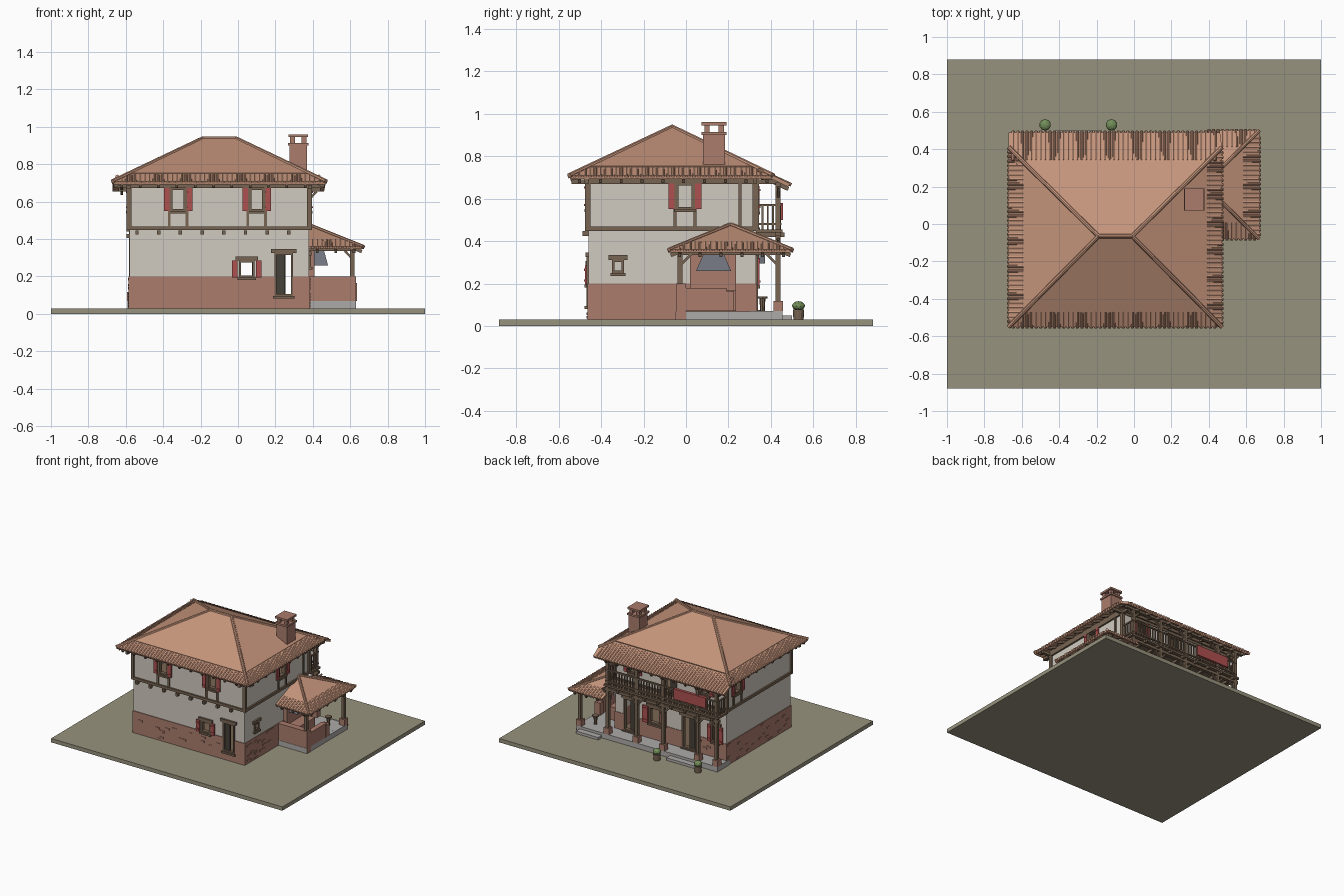
import bpy, bmesh, random
from mathutils import Vector, Matrix

if "Cube" in bpy.data.objects:
    bpy.data.objects.remove(bpy.data.objects["Cube"])
random.seed(4)
COL = dict(roof=(.56, .30, .20), brick=(.40, .20, .15), wood=(.19, .13, .085), plaster=(.64, .60, .53),
           red=(.42, .08, .08), ground=(.31, .29, .21), stone=(.42, .41, .40), green=(.17, .27, .10),
           dark=(.06, .05, .04), metal=(.16, .17, .20))
MATS = {}
for k, c in COL.items():
    MATS[k] = bpy.data.materials.new(k)
    MATS[k].diffuse_color = (*c, 1)
parts = {}

def get(name, mat):
    return parts.setdefault(name, (bmesh.new(), mat))[0]

def box(name, mat, x0, x1, y0, y1, z0, z1):
    m = Matrix.Translation(((x0+x1)/2, (y0+y1)/2, (z0+z1)/2)) @ Matrix.Diagonal((x1-x0, y1-y0, z1-z0, 1))
    bmesh.ops.create_cube(get(name, mat), size=1, matrix=m)

def beam(name, mat, p, q, w, h, sides=0):
    """Square bar (sides=0) or round bar between two points."""
    p, q = Vector(p), Vector(q)
    d = (q-p).normalized()
    s = d.cross(Vector((0, 0, 1)) if abs(d.z) < .99 else Vector((0, 1, 0))).normalized()
    rot = Matrix((s, s.cross(d), -d)).transposed().to_4x4()
    m = Matrix.Translation((p+q)/2) @ rot
    if sides:
        bmesh.ops.create_cone(get(name, mat), cap_ends=True, segments=sides, radius1=w, radius2=h, depth=(q-p).length, matrix=m)
    else:
        bmesh.ops.create_cube(get(name, mat), size=1, matrix=m @ Matrix.Diagonal((w, h, (q-p).length, 1)))

def wbox(face, name, mat, u0, u1, z0, z1, d0, d1):
    """Box on a wall face: u along the wall, d outward."""
    if face == 'front': box(name, mat, u0, u1, -.46-d1, -.46-d0, z0, z1)
    if face == 'back': box(name, mat, u0, u1, .33+d0, .33+d1, z0, z1)
    if face == 'right': box(name, mat, .38+d0, .38+d1, u0, u1, z0, z1)
    if face == 'left': box(name, mat, -.58-d1, -.58-d0, u0, u1, z0, z1)

def finish(name, bm, mat):
    me = bpy.data.meshes.new(name)
    bmesh.ops.recalc_face_normals(bm, faces=bm.faces[:])
    bm.to_mesh(me)
    me.materials.append(MATS[mat])
    ob = bpy.data.objects.new(name, me)
    bpy.context.collection.objects.link(ob)
    return ob

# ground and stone terrace
box('ground', 'ground', -1, 1, -.88, .88, 0, .03)
box('terrace', 'stone', -.59, .63, .30, .455, .03, .07)
box('terrace', 'stone', .38, .63, -.05, .30, .03, .0695)
for a, b in ((-.43, -.18), (.41, .60)):
    box('terrace_step', 'stone', a, b, .455, .50, .03, .05)

# walls, hollow, with openings
box('brick_base', 'brick', -.585, .384, -.465, .334, .03, .20)
box('lower_wall', 'plaster', -.58, .38, -.46, .33, .20, .45)
box('upper_wall', 'plaster', -.582, .382, -.462, .33, .45, .71)
box('room_cutter', 'dark', -.555, .355, -.435, .305, -.1, 1)
box('floor', 'wood', -.56, .36, -.44, .31, .43, .45)
box('floor', 'stone', -.56, .36, -.44, .31, .03, .06)

def opening(face, c, w, z0, z1, kind='window', shut=.03, lintel=True, leaf=False):
    a, b = c-w/2, c+w/2
    wbox(face, 'opening_cutter', 'dark', a, b, z0, z1, -.06, .05)
    for u in (a, b-.011):
        wbox(face, 'window_frames', 'wood', u, u+.011, z0, z1, -.022, .009)
    for z in (z0, z1-.011):
        wbox(face, 'window_frames', 'wood', a, b, z, z+.011, -.022, .008)
    e = .018 if lintel else .004
    wbox(face, 'window_lintels', 'wood', a-e, b+e, z1, z1+.022, -.01, .014)
    wbox(face, 'window_sills', 'wood', a-.008, b+.008, z0-.014, z0, -.01, .018)
    if shut:
        for u in (a-shut-.006, b+.006):
            wbox(face, 'shutters', 'red', u, u+shut, z0, z1, .006, .016)
            for z in (z0+.015, z1-.025):
                wbox(face, 'shutter_battens', 'red', u+.002, u+shut-.002, z, z+.01, .015, .02)
    if leaf:
        wbox(face, 'door_leaves', 'dark', a+.01, c+.005, z0+.01, z1-.01, -.018, -.006)

for c in (-.32, .10):
    opening('front', c, .08, .55, .672, lintel=False)
opening('front', .047, .085, .195, .285)
opening('front', .245, .10, .095, .325, shut=0, leaf=True)
opening('right', -.005, .085, .55, .672, lintel=False)
opening('right', -.32, .055, .25, .312, shut=0)
opening('left', .20, .08, .55, .672, lintel=False)
opening('back', .035, .10, .19, .32, shut=.045)
opening('back', -.26, .12, .075, .33, shut=0, leaf=True)
opening('back', -.49, .06, .19, .32, shut=.03)
opening('back', .25, .11, .075, .33, shut=0, leaf=True)
for c in (-.40, .22):
    opening('back', c, .08, .54, .66)
opening('back', -.10, .11, .465, .66, shut=0, leaf=True)

# scattered raised bricks on the base
for i in range(80):
    f = ('front', 'back', 'left', 'right')[i % 4]
    lo, hi = {'front': (-.57, .34), 'back': (-.57, .34), 'left': (-.45, .29), 'right': (-.45, -.12)}[f]
    u, z = random.uniform(lo, hi), .035+.016*random.randint(0, 9)
    if (f == 'front' and u > -.06 and (z > .15 or u > .14)) or (f == 'back' and -.36 < u < .34):
        continue
    wbox(f, 'loose_bricks', 'brick', u, u+.035, z, z+.013, 0, .008)

# timber frame of the upper floor
for f, a, b in (('front', -.595, .395), ('back', -.595, .395), ('left', -.475, .335), ('right', -.475, .335)):
    wbox(f, 'timber_frame', 'wood', a, b, .448, .468, -.01, .014)
    wbox(f, 'timber_frame', 'wood', a, b, .69, .712, -.01, .014)
    for u in (a, b-.022):
        wbox(f, 'timber_frame', 'wood', u, u+.022, .46, .70, -.01, .013)
for f, cs in (('front', (-.32, .10)), ('right', (-.005,)), ('left', (.20,))):
    for c in cs:
        for u in (c-.055, c+.04):
            wbox(f, 'timber_frame', 'wood', u, u+.015, .46, .70, -.01, .010)
wbox('right', 'timber_frame', 'wood', .248, .262, .46, .70, -.01, .012)
for i in range(8):
    x = -.54+.116*i
    box('joist_ends', 'wood', x-.009, x+.009, -.487, -.45, .425, .447)
    box('balcony_joists', 'wood', x-.009, x+.009, .32, .465, .42, .44)

# balcony at the back: posts, beams, railing, hanging cloth
POSTS = (-.57, -.41, -.11, .12, .37)
box('balcony_floor', 'wood', -.595, .395, .33, .455, .44, .455)
for z in (.405, .655):
    box('balcony_beams', 'wood', -.64 if z > .5 else -.595, .44 if z > .5 else .395, .422, .446, z, z+.022)
for x in POSTS + (.61,):
    top = .66 if x < .5 else .36
    box('porch_posts', 'wood', x-.012, x+.012, .422, .446, .07, top)
    box('post_bases', 'brick', x-.023, x+.023, .411, .457, .07, .118)
    for s in (-1, 1):
        for z in ((.41, .655) if x < .5 else (.35,)):
            if -.6 < x+s*.05 < .61:
                beam('braces', 'wood', (x, .434, z-.055), (x+s*.05, .434, z), .012, .012)
for z in (.475, .565):
    box('railing_rails', 'wood', -.58, .385, .436, .45, z, z+.01)
    for x in (-.58, .38):
        box('railing_rails', 'wood', x-.006, x+.006, .33, .445, z, z+.01)
for i in range(40):
    x = -.565+.0238*i
    box('balusters', 'wood', x-.004, x+.004, .439, .447, .455, .566)
for x in (-.58, .38):
    for y in (.36, .385, .41):
        box('balusters', 'wood', x-.004, x+.004, y-.004, y+.004, .455, .566)
box('hanging_cloth', 'red', -.49, -.21, .432, .456, .50, .58)

# roofs: thin shells
def shell(name, verts, faces, t):
    bm = bmesh.new()
    vs = [bm.verts.new(v) for v in verts]
    for f in faces:
        bm.faces.new([vs[i] for i in f])
    ob = finish(name, bm, 'roof')
    if ob.data.polygons[0].normal.z < 0:
        ob.data.flip_normals()
    m = ob.modifiers.new('thickness', 'SOLIDIFY')
    m.thickness, m.offset = t, -1

S = .474
R0, R1 = (-.19, -.065, .937), (-.01, -.065, .937)
HIP = [[0, 1, 5, 4], [1, 2, 5], [2, 3, 4, 5], [3, 0, 4]]
EAVES = [(-.67, -.55, .709), (.47, -.55, .709), (.47, .41, .709), (-.67, .41, .709)]
shell('main_roof', EAVES + [R0, R1, (.46, .49, .671), (-.67, .49, .671)], HIP + [[3, 2, 6, 7]], .018)
zi = .709+.08*S+.006
up = lambda p: (p[0], p[1], p[2]+.006)
shell('main_roof_upper_tiles', [(-.585, -.465, zi), (.385, -.465, zi), (.385, .335, zi), (-.585, .335, zi),
      up(R0), up(R1)], HIP, .01)
for i, e in enumerate(EAVES):
    beam('ridge_caps', 'roof', e, R0 if i in (0, 3) else R1, .012, .012, 8)
beam('ridge_caps', 'roof', R0, R1, .012, .012, 8)
P = [(.375, -.08, .36), (.67, -.08, .36), (.67, .50, .36), (.375, .50, .36), (.375, .21, .478)]
shell('side_porch_roof', P, [[0, 1, 4], [1, 2, 4], [2, 3, 4]], .014)
for e in P[1:3]:
    beam('ridge_caps', 'roof', e, P[4], .010, .010, 8)

# rounded tiles along the eaves, rafter tails below
def eave(a, b, inward, length, slope, clip0=True, clip1=True, step=.0245, every=4, n_raf=.03):
    a, b, n = Vector(a), Vector(b), Vector(inward)
    L = (b-a).length
    for i in range(1, int(L/step)):
        d = i*step
        l = min(length, d if clip0 else 9, L-d if clip1 else 9)
        p = a+(b-a)*(d/L)
        run = n+Vector((0, 0, slope))
        beam('eave_tiles', 'roof', p-n*.006-Vector((0, 0, .006)), p+run*l-Vector((0, 0, .006)), .0095, .0085, 8)
        if i % every == 2:
            q = p-Vector((0, 0, n_raf))
            beam('rafter_tails', 'wood', q+run*.008, q+run*(l+.03), .014, .018)

eave(EAVES[0], EAVES[1], (0, 1, 0), .082, S)
eave(EAVES[1], EAVES[2], (-1, 0, 0), .082, S)
eave(EAVES[3], EAVES[0], (1, 0, 0), .082, S)
eave((-.67, .49, .671), (.46, .49, .671), (0, -1, 0), .15, S, False, False)
eave(P[1], P[2], (-1, 0, 0), .09, .40)
eave(P[0], P[1], (0, 1, 0), .09, .41, False)
eave(P[2], P[3], (0, -1, 0), .09, .41, True, False)
# soffit beams carrying the eaves
for y in (-.468, .325):
    box('eave_beams', 'wood', -.66, .46, y-.01, y+.01, .672, .694)
for x in (-.585, .385):
    box('eave_beams', 'wood', x-.01, x+.01, -.54, .44, .668, .69)

# chimney with open top
box('chimney', 'brick', .275, .368, .08, .183, .70, .90)
box('chimney_rim', 'brick', .267, .376, .072, .191, .90, .914)
for x in (.279, .340):
    for y in (.086, .153):
        box('chimney_piers', 'brick', x, x+.025, y, y+.025, .914, .945)
box('chimney_cap', 'brick', .269, .374, .073, .19, .945, .96)

# side porch: half wall, hearth, hood, posts
box('porch_half_wall', 'brick', .38, .632, -.048, 0, .03, .20)
box('porch_half_wall', 'brick', .592, .632, 0, .19, .07, .178)
box('porch_half_wall', 'brick', .585, .635, .18, .225, .07, .165)
box('hearth', 'brick', .38, .41, .02, .235, .07, .40)
box('hearth', 'brick', .41, .50, .02, .235, .07, .17)
hood = get('hearth_hood', 'metal')
bmesh.ops.create_cone(hood, cap_ends=True, segments=4, radius1=.118, radius2=.062, depth=.09,
    matrix=Matrix.Translation((.43, .13, .303)) @ Matrix.Diagonal((.62, 1, 1, 1)) @ Matrix.Rotation(.785398, 4, 'Z'))
box('porch_posts', 'wood', .598, .622, -.04, -.016, .20, .36)
box('side_porch_beams', 'wood', .60, .62, -.07, .48, .335, .355)
for y in (-.028, .434):
    box('side_porch_beams', 'wood', .38, .65, y-.01, y+.01, .337, .357)
for y, s in ((-.028, 1), (.434, -1)):
    beam('braces', 'wood', (.61, y, .285), (.61, y+s*.055, .34), .012, .012)

# stool, lantern and potted shrubs
beam('stool', 'wood', (.53, .36, .07), (.53, .36, .13), .014, .011, 8)
beam('stool', 'wood', (.53, .36, .13), (.53, .36, .14), .024, .024, 8)
box('lantern', 'metal', .40, .425, .347, .372, .295, .335)
for x in (-.475, -.12):
    beam('pots', 'wood', (x, .53, .03), (x, .53, .078), .027, .024, 12)
    bmesh.ops.create_icosphere(get('shrubs', 'green'), subdivisions=2, radius=.031,
                               matrix=Matrix.Translation((x, .53, .095)) @ Matrix.Diagonal((1, 1, .72, 1)))

# build objects, then cut rooms and openings out of the walls
obs = {n: finish(n, bm, m) for n, (bm, m) in parts.items()}
for c in ('room_cutter', 'opening_cutter'):
    obs[c].hide_render = True
for w in ('brick_base', 'lower_wall', 'upper_wall'):
    for c in ('room_cutter', 'opening_cutter'):
        m = obs[w].modifiers.new(c, 'BOOLEAN')
        m.operation, m.object, m.solver = 'DIFFERENCE', obs[c], 'EXACT'
    bpy.context.view_layer.objects.active = obs[w]
    for c in ('room_cutter', 'opening_cutter'):
        bpy.ops.object.modifier_apply(modifier=c)
for c in ('room_cutter', 'opening_cutter'):
    bpy.data.objects.remove(obs[c])

for m in bpy.data.materials:
    if m.users and not m.is_grease_pencil:
        m.use_nodes = True
        m.node_tree.nodes["Principled BSDF"].inputs["Base Color"].default_value = m.diffuse_color
